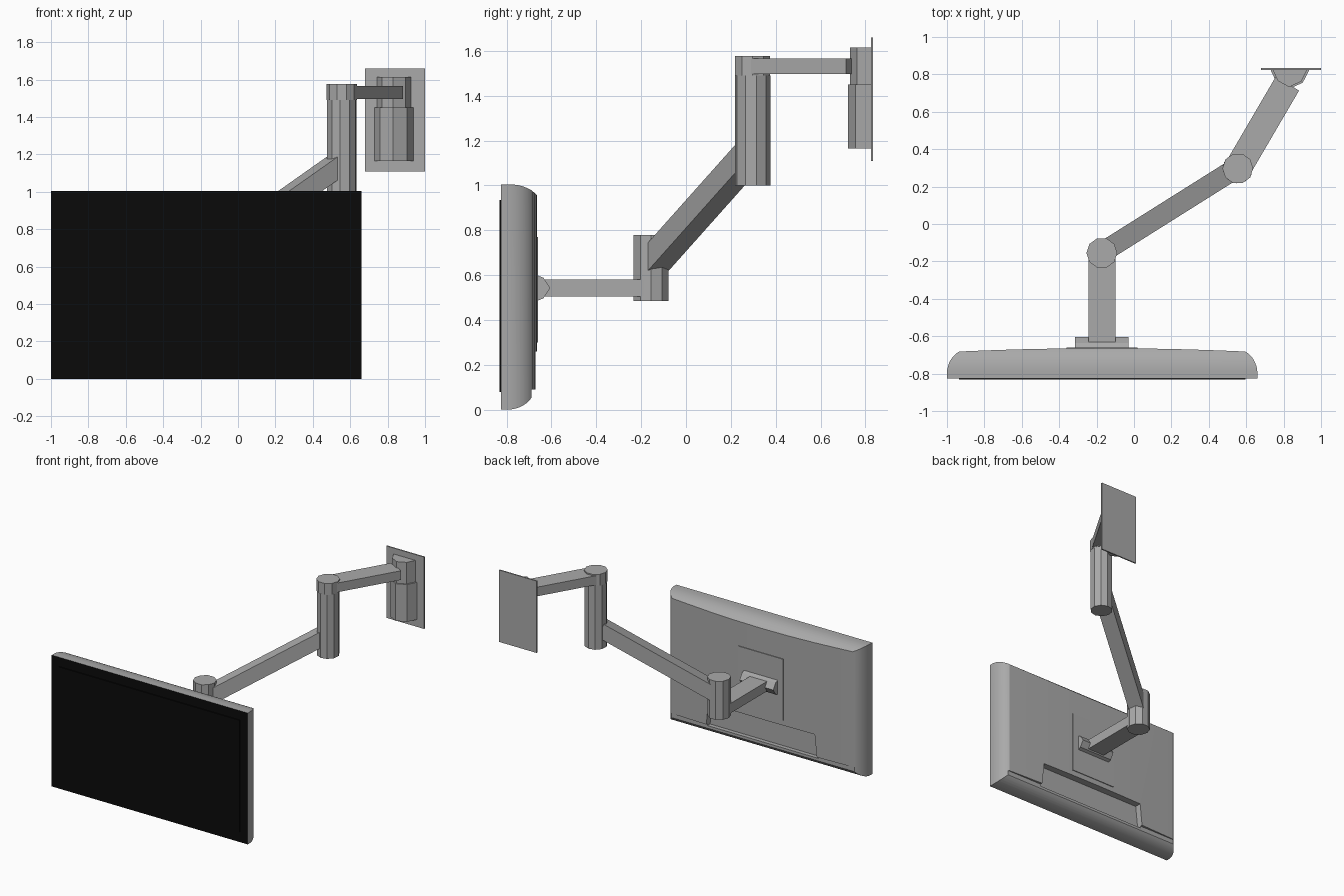
import bpy, bmesh, math
from mathutils import Vector, Matrix

if "Cube" in bpy.data.objects:
    bpy.data.objects.remove(bpy.data.objects["Cube"])


def material(name, c):
    m = bpy.data.materials.new(name)
    m.diffuse_color = (c, c, c, 1)
    m.use_nodes = True
    m.node_tree.nodes["Principled BSDF"].inputs["Base Color"].default_value = m.diffuse_color
    return m


GREY = material("metal_grey", 0.40)
BLACK = material("screen_black", 0.003)


def finish(name, bm, mat):
    bmesh.ops.recalc_face_normals(bm, faces=bm.faces)
    me = bpy.data.meshes.new(name)
    bm.to_mesh(me)
    bm.free()
    me.materials.append(mat)
    ob = bpy.data.objects.new(name, me)
    bpy.context.collection.objects.link(ob)
    return ob


def prism(name, pts, axis, lo, hi, mat=GREY):
    """Extrude a 2D outline along an axis (outline order: yz, xz or xy)."""
    put = {"x": lambda p, t: (t, p[0], p[1]),
           "y": lambda p, t: (p[0], t, p[1]),
           "z": lambda p, t: (p[0], p[1], t)}[axis]
    bm = bmesh.new()
    a = [bm.verts.new(put(p, lo)) for p in pts]
    b = [bm.verts.new(put(p, hi)) for p in pts]
    bm.faces.new(a)
    bm.faces.new(b[::-1])
    for i in range(len(pts)):
        j = (i + 1) % len(pts)
        bm.faces.new((a[i], a[j], b[j], b[i]))
    return finish(name, bm, mat)


def box(name, x0, x1, y0, y1, z0, z1, mat=GREY):
    return prism(name, [(x0, y0), (x1, y0), (x1, y1), (x0, y1)], "z", z0, z1, mat)


def post(name, x, y, r, z0, z1, turn=0, n=10):
    pts = [(x + r * math.cos(math.radians(turn) + math.tau * i / n),
            y + r * math.sin(math.radians(turn) + math.tau * i / n)) for i in range(n)]
    return prism(name, pts, "z", z0, z1)


def bar(name, p, q, width, height):
    """Rectangular arm between two points, kept level sideways."""
    p, q = Vector(p), Vector(q)
    d = (q - p).normalized()
    side = d.cross(Vector((0, 0, 1))).normalized()
    up = side.cross(d)
    rot = Matrix((d, side, up)).transposed().to_4x4()
    m = Matrix.Translation((p + q) / 2) @ rot @ Matrix.Diagonal(((q - p).length, width, height, 1))
    bm = bmesh.new()
    bmesh.ops.create_cube(bm, size=1, matrix=m)
    return finish(name, bm, GREY)


def boolean(ob, cutter, op):
    mod = ob.modifiers.new("cut", "BOOLEAN")
    mod.operation, mod.solver, mod.object = op, "EXACT", cutter
    dg = bpy.context.evaluated_depsgraph_get()
    me = bpy.data.meshes.new_from_object(ob.evaluated_get(dg))
    ob.modifiers.clear()
    ob.data = me
    bpy.data.objects.remove(cutter)


def arc(a, b, n=7):
    """Quarter ellipse portion leaving a along y and curving toward b."""
    out = []
    for i in range(n + 1):
        t = math.radians(65) * i / n
        u = math.sin(t) / math.sin(math.radians(65))
        v = (1 - math.cos(t)) / (1 - math.cos(math.radians(65)))
        out.append((a[0] + (b[0] - a[0]) * v, a[1] + (b[1] - a[1]) * u))
    return out


# --- television body: plan outline crossed with side outline
CX, HALF = -0.17, 0.83
right = arc((HALF, -0.80), (0.765, -0.682))
bow = [(0.765 * math.cos(math.pi * i / 10), -0.682 + 0.018 * (1 - math.cos(math.pi * i / 10) ** 2))
       for i in range(1, 10)]
plan = [(HALF, -0.825)] + right + bow + [(-x, y) for x, y in right[::-1]] + [(-HALF, -0.825)]
body = prism("television_body", [(CX + x, y) for x, y in plan], "z", -0.1, 1.1)

top = [(y, z) for z, y in arc((1.005, -0.79), (0.955, -0.664))]
bottom = [(y, z) for z, y in arc((0.0, -0.80), (0.055, -0.688))]
side = [(-0.84, 0.0)] + bottom + [(-0.688, 0.09), (-0.65, 0.09), (-0.65, 0.95)] + top[::-1] + [(-0.84, 1.005)]
boolean(body, prism("side_cutter", side, "x", -1.2, 1.0), "INTERSECT")

# connector recess low on the back
recess = [(CX - 0.47, 0.075), (CX + 0.47, 0.075), (CX + 0.45, 0.26), (CX - 0.45, 0.26)]
boolean(body, prism("recess_cutter", recess, "y", -0.72, -0.6), "DIFFERENCE")

# black bezel on the forward face
body.data.materials.clear()
body.data.materials.append(GREY)
body.data.materials.append(BLACK)
for p in body.data.polygons:
    p.material_index = 1 if p.normal.y < -0.9 and p.center.y < -0.82 else 0
bpy.context.view_layer.objects.active = body
body.select_set(True)
bpy.ops.object.shade_smooth_by_angle(angle=math.radians(20))
body.select_set(False)

box("screen", -0.935, 0.595, -0.832, -0.824, 0.08, 0.935, BLACK)

# --- mount on the back of the television
box("mount_plate", -0.36, 0.02, -0.67, -0.659, 0.30, 0.77)
prism("tilt_bracket", [(-0.665, 0.485), (-0.635, 0.497), (-0.605, 0.543), (-0.635, 0.588), (-0.665, 0.60)],
      "x", -0.315, -0.03)

# --- swivel arms and posts
bar("front_arm", (-0.172, -0.65, 0.543), (-0.172, -0.16, 0.543), 0.145, 0.075)
post("front_post_lower", -0.172, -0.155, 0.082, 0.485, 0.595)
post("front_post_upper", -0.172, -0.155, 0.082, 0.595, 0.78)
bar("sloping_arm", (-0.17, -0.152, 0.65), (0.525, 0.285, 1.14), 0.11, 0.107)
post("rear_post", 0.555, 0.297, 0.08, 1.0, 1.49, 12)
post("rear_post_cap", 0.555, 0.297, 0.082, 1.49, 1.577, 0)
bar("rear_arm", (0.555, 0.297, 1.532), (0.82, 0.75, 1.532), 0.145, 0.07)

# --- wall bracket and plate
for name, w, d, z0, z1 in (("wall_bracket_lower", 0.105, 0.105, 1.165, 1.45),
                           ("wall_bracket_upper", 0.093, 0.095, 1.45, 1.615)):
    pts = [(-w, 0), (-w * 0.7, -d * 0.65), (-w * 0.05, -d), (w * 0.65, -d * 0.68), (w, 0)]
    prism(name, [(0.834 + x, 0.827 + y) for x, y in pts], "z", z0, z1)
box("wall_plate", 0.68, 1.0, 0.824, 0.834, 1.11, 1.66)
